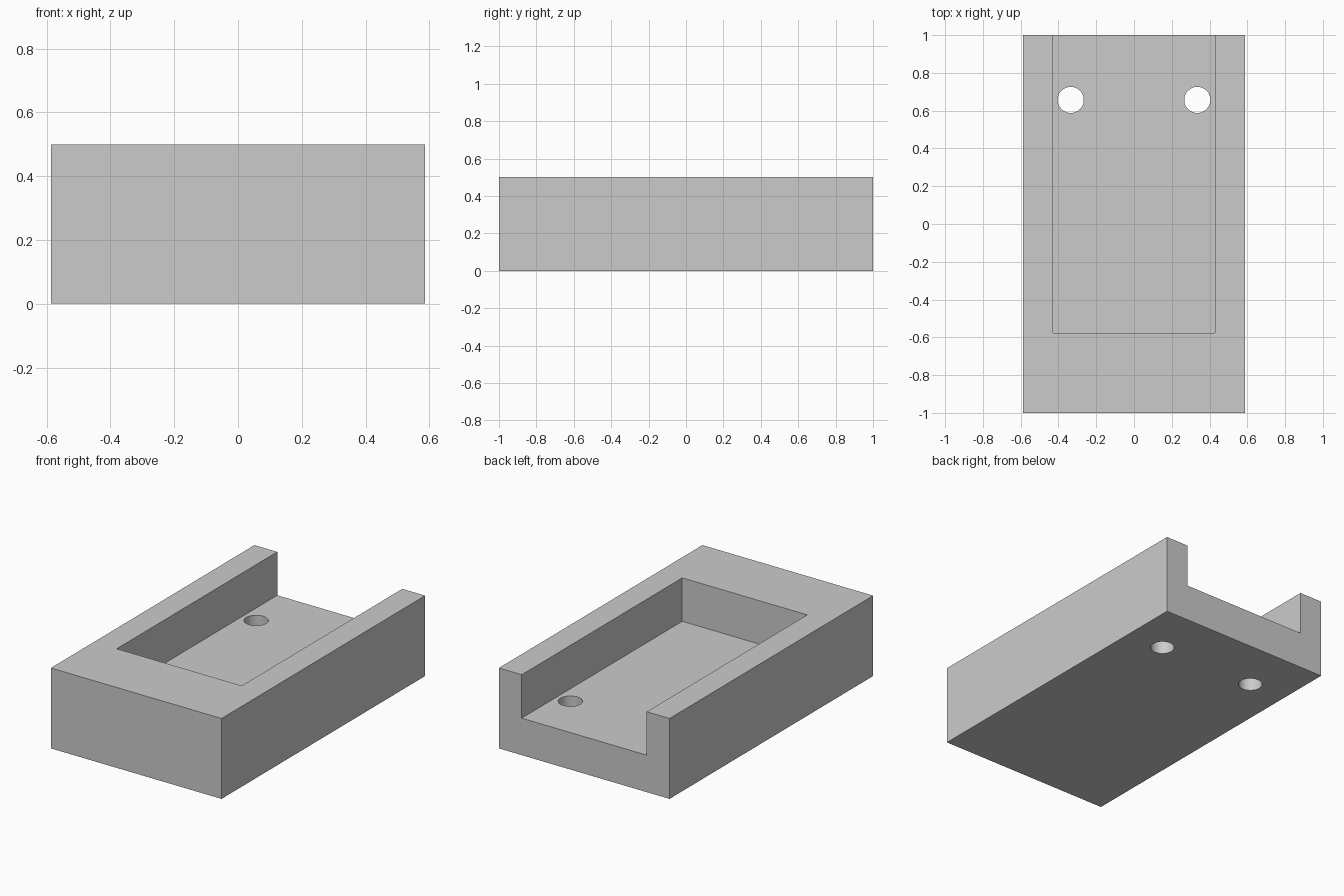
import bpy
import math

default_cube = bpy.data.objects.get("Cube")
if default_cube:
    bpy.data.objects.remove(default_cube, do_unlink=True)

WIDTH, LENGTH, HEIGHT = 1.174, 2.0, 0.5
POCKET_HALF_WIDTH, POCKET_FRONT, FLOOR = 0.43, -0.577, 0.23
HOLE_X, HOLE_Y, HOLE_RADIUS = 0.335, 0.657, 0.069
OVERSHOOT = 0.2

grey = bpy.data.materials.new("plain_grey")
grey.use_nodes = True
colour = (0.6, 0.6, 0.6, 1)
grey.diffuse_color = colour
grey.node_tree.nodes["Principled BSDF"].inputs["Base Color"].default_value = colour


def box(name, low, high):
    """Box spanning two opposite corners."""
    centre = [(a + b) / 2 for a, b in zip(low, high)]
    bpy.ops.mesh.primitive_cube_add(size=1, location=centre)
    obj = bpy.context.object
    obj.name = name
    obj.scale = [b - a for a, b in zip(low, high)]
    bpy.ops.object.transform_apply(location=True, rotation=False, scale=True)
    obj.data.materials.append(grey)
    return obj


def cut(target, cutter):
    """Subtract the cutter from the target, then discard it."""
    mod = target.modifiers.new("cut", 'BOOLEAN')
    mod.operation = 'DIFFERENCE'
    mod.solver = 'EXACT'
    mod.object = cutter
    cutter.hide_render = True
    bpy.context.view_layer.objects.active = target
    bpy.ops.object.modifier_apply(modifier=mod.name)
    bpy.data.objects.remove(cutter, do_unlink=True)


# Solid block
block = box("tray_block", (-WIDTH / 2, -LENGTH / 2, 0), (WIDTH / 2, LENGTH / 2, HEIGHT))

# Pocket open at the top and back
cut(block, box("pocket_cutter",
               (-POCKET_HALF_WIDTH, POCKET_FRONT, FLOOR),
               (POCKET_HALF_WIDTH, LENGTH / 2 + OVERSHOOT, HEIGHT + OVERSHOOT)))

# Pair of screw holes through the floor
for side in (-1, 1):
    bpy.ops.mesh.primitive_cylinder_add(vertices=64, radius=HOLE_RADIUS, depth=1,
                                        location=(side * HOLE_X, HOLE_Y, FLOOR / 2))
    hole = bpy.context.object
    hole.name = "hole_cutter"
    hole.data.materials.append(grey)
    cut(block, hole)

# Smooth hole walls, sharp block edges
bpy.ops.object.select_all(action='DESELECT')
block.select_set(True)
bpy.context.view_layer.objects.active = block
bpy.ops.object.shade_smooth_by_angle(angle=math.radians(30))
